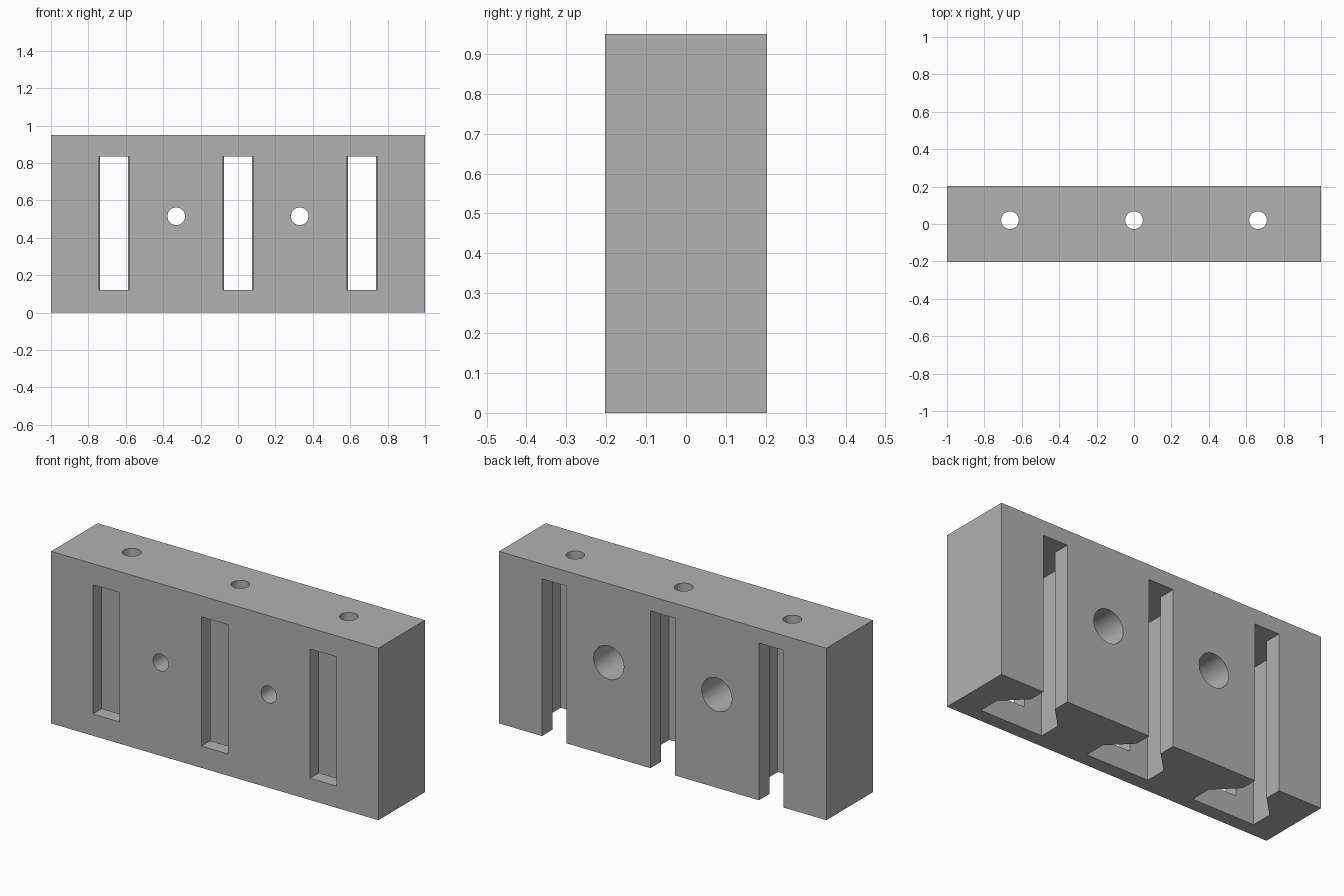
import bpy, bmesh, math
from mathutils import Matrix, Vector

cube = bpy.data.objects.get("Cube")
if cube:
    bpy.data.objects.remove(cube, do_unlink=True)

WIDTH, HALF_DEPTH, HEIGHT = 2.0, 0.203, 0.95
SLOT_XS = (-0.663, 0.0, 0.663)
SLOT_TOP = 0.868

grey = bpy.data.materials.new("plain grey")
grey.use_nodes = True
colour = (0.445, 0.445, 0.445, 1)
grey.diffuse_color = colour
grey.node_tree.nodes["Principled BSDF"].inputs["Base Color"].default_value = colour


def add_object(name, bm):
    bmesh.ops.recalc_face_normals(bm, faces=bm.faces)
    mesh = bpy.data.meshes.new(name)
    bm.to_mesh(mesh)
    bm.free()
    mesh.materials.append(grey)
    ob = bpy.data.objects.new(name, mesh)
    bpy.context.collection.objects.link(ob)
    return ob


def box(name, low, high):
    low, high = Vector(low), Vector(high)
    bm = bmesh.new()
    bmesh.ops.create_cube(bm, size=1)
    bmesh.ops.scale(bm, vec=high - low, verts=bm.verts)
    bmesh.ops.translate(bm, vec=(low + high) / 2, verts=bm.verts)
    return add_object(name, bm)


def cylinder(name, start, end, radius):
    start, end = Vector(start), Vector(end)
    axis = end - start
    turn = axis.to_track_quat("Z", "Y").to_matrix().to_4x4()
    bm = bmesh.new()
    bmesh.ops.create_cone(bm, cap_ends=True, segments=64, radius1=radius,
                          radius2=radius, depth=axis.length,
                          matrix=Matrix.Translation((start + end) / 2) @ turn)
    return add_object(name, bm)


def channel(name, x):
    # Wide pocket tapering to a narrow mouth at the back, open at the bottom
    half = [(0.19, -0.125), (0.19, -0.005), (0.075, 0.11), (0.075, 0.3)]
    outline = half + [(-px, py) for px, py in reversed(half)]
    bm = bmesh.new()
    face = bm.faces.new([bm.verts.new((x + px, py, -0.1)) for px, py in outline])
    grown = bmesh.ops.extrude_face_region(bm, geom=[face])["geom"]
    verts = [g for g in grown if isinstance(g, bmesh.types.BMVert)]
    bmesh.ops.translate(bm, vec=(0, 0, SLOT_TOP + 0.1), verts=verts)
    return add_object(name, bm)


block = box("mounting_block", (-WIDTH / 2, -HALF_DEPTH, 0),
            (WIDTH / 2, HALF_DEPTH, HEIGHT))

cutters = []
for x in SLOT_XS:
    cutters.append(channel("channel_cutter", x))
    # Front window into the channel
    cutters.append(box("window_cutter", (x - 0.081, -0.3, 0.12), (x + 0.081, -0.06, 0.834)))
    # Access hole through the top
    cutters.append(cylinder("top_hole_cutter", (x, 0.02, 0.8), (x, 0.02, 1.1), 0.047))
for x in (-0.33, 0.33):
    # Screw hole with a wide counterbore from the back
    cutters.append(cylinder("screw_hole_cutter", (x, -0.3, 0.515), (x, 0.1, 0.515), 0.047))
    cutters.append(cylinder("counterbore_cutter", (x, -0.06, 0.515), (x, 0.3, 0.515), 0.092))

bpy.ops.object.select_all(action="DESELECT")
block.select_set(True)
bpy.context.view_layer.objects.active = block
for cutter in cutters:
    mod = block.modifiers.new(cutter.name, "BOOLEAN")
    mod.operation = "DIFFERENCE"
    mod.solver = "EXACT"
    mod.object = cutter
    bpy.ops.object.modifier_apply(modifier=mod.name)
    bpy.data.objects.remove(cutter, do_unlink=True)

bpy.ops.object.shade_smooth_by_angle(angle=math.radians(30))
